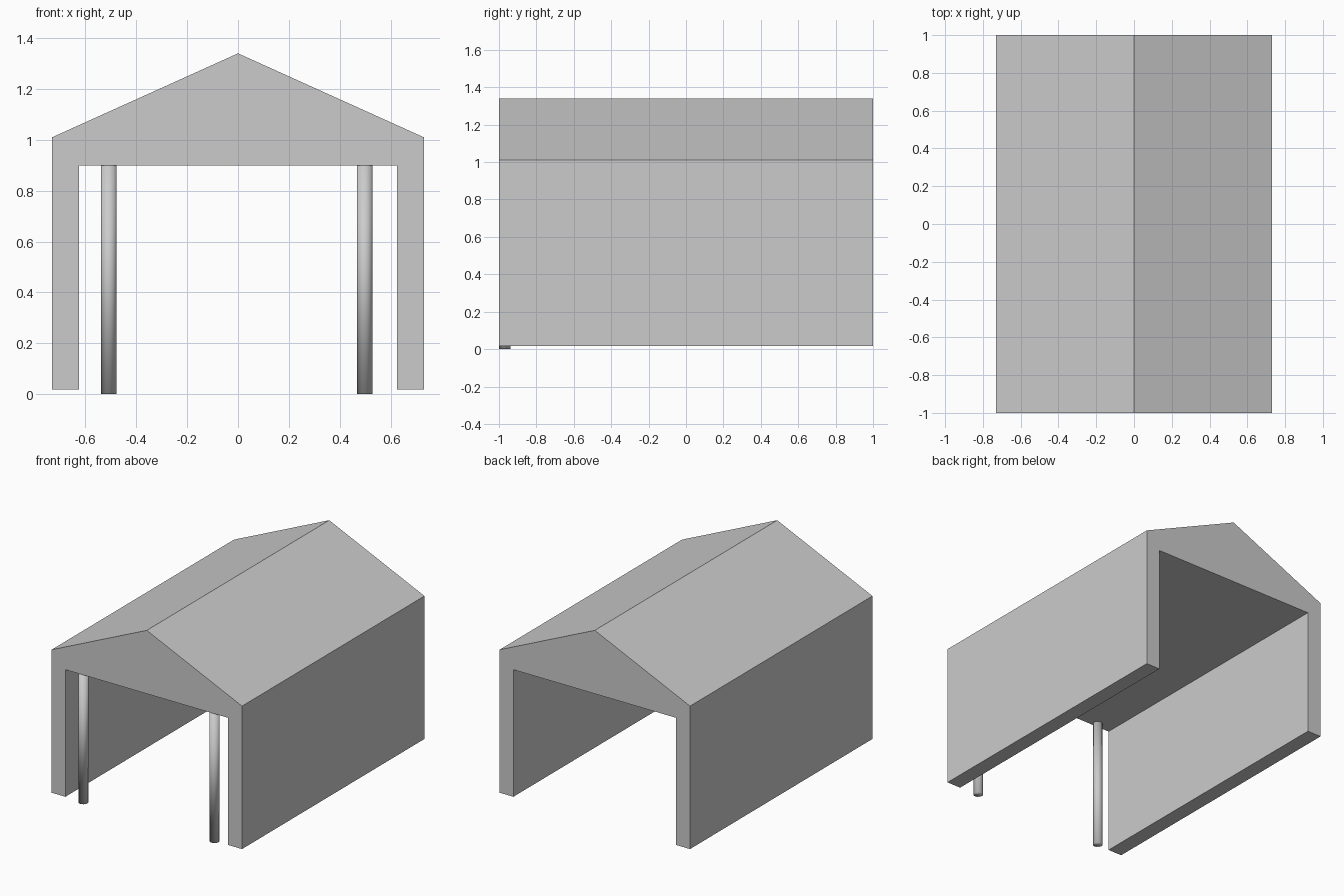
import bpy
import bmesh

if "Cube" in bpy.data.objects:
    bpy.data.objects.remove(bpy.data.objects["Cube"])

# Gabled shelter: one front profile extruded along y
half = [(0.731, 1.01), (0.731, 0.018), (0.625, 0.018), (0.625, 0.90)]
profile = [(0, 1.34)] + half + [(-x, z) for x, z in reversed(half)]

bm = bmesh.new()
face = bm.faces.new([bm.verts.new((x, -1, z)) for x, z in profile])
ext = bmesh.ops.extrude_face_region(bm, geom=[face])
moved = [v for v in ext["geom"] if isinstance(v, bmesh.types.BMVert)]
bmesh.ops.translate(bm, verts=moved, vec=(0, 2, 0))
bmesh.ops.recalc_face_normals(bm, faces=bm.faces)
mesh = bpy.data.meshes.new("shelter_shell")
bm.to_mesh(mesh)
bm.free()
bpy.context.collection.objects.link(bpy.data.objects.new("shelter_shell", mesh))


# Round front posts, fully smooth shaded, reaching the ceiling
def post(name, x, height=0.90, radius=0.031):
    bpy.ops.mesh.primitive_cylinder_add(
        vertices=32, radius=radius, depth=height, location=(x, -0.969, height / 2))
    bpy.context.object.name = name
    bpy.ops.object.shade_smooth()


post("left_front_post", -0.508)
post("right_front_post", 0.498)
